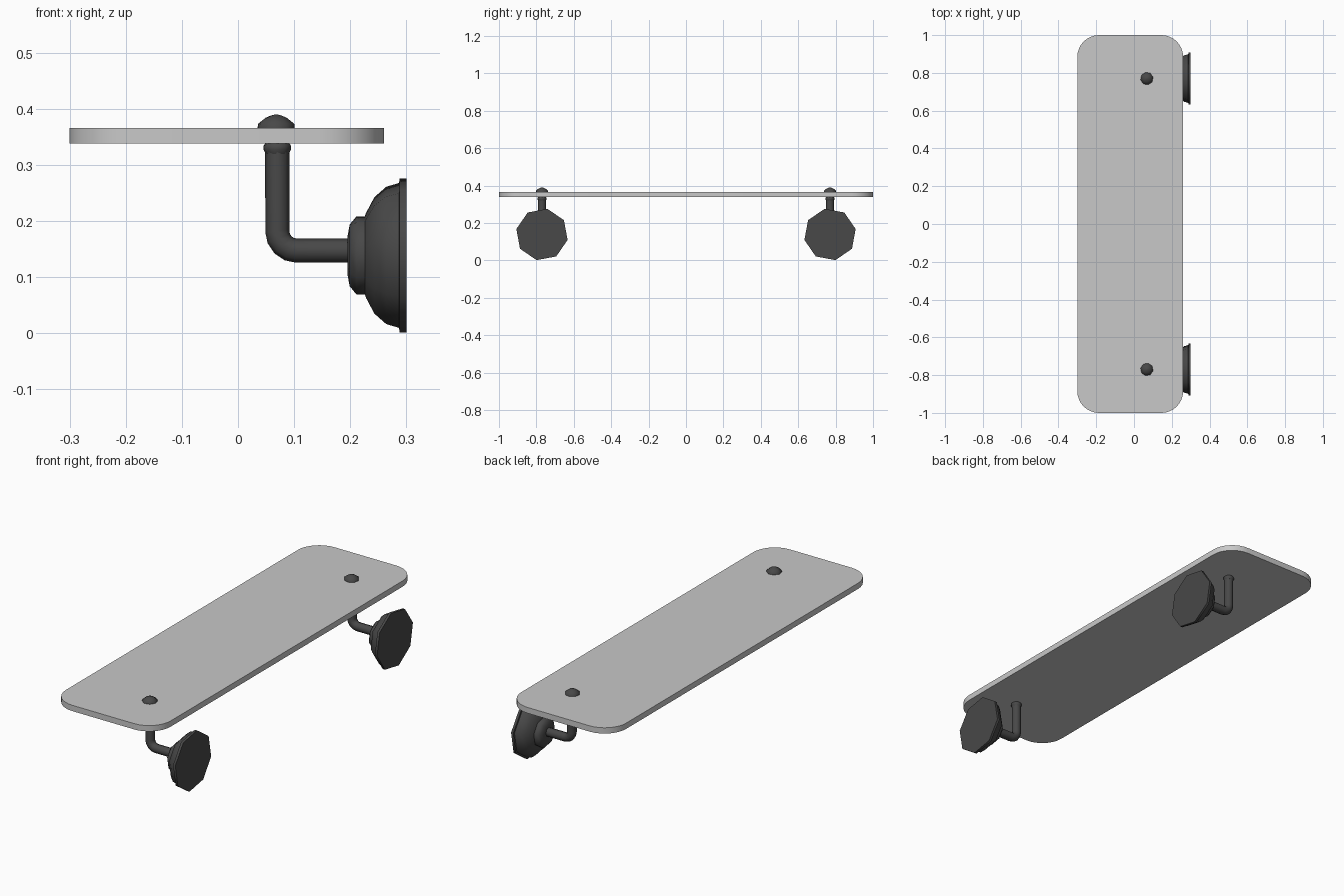
import bpy
import bmesh
from math import sin, cos, pi, radians
from mathutils import Vector

if "Cube" in bpy.data.objects:
    bpy.data.objects.remove(bpy.data.objects["Cube"], do_unlink=True)


def make_material(name, value):
    mat = bpy.data.materials.new(name)
    mat.use_nodes = True
    color = (value, value, value, 1)
    mat.diffuse_color = color
    mat.node_tree.nodes["Principled BSDF"].inputs["Base Color"].default_value = color
    return mat


PANEL = make_material("light grey", 0.58)
METAL = make_material("dark grey", 0.065)


def smooth(obj, angle):
    bpy.ops.object.select_all(action="DESELECT")
    obj.select_set(True)
    bpy.context.view_layer.objects.active = obj
    bpy.ops.object.shade_smooth_by_angle(angle=radians(angle))


def finish(name, bm, mat, angle):
    bmesh.ops.recalc_face_normals(bm, faces=bm.faces)
    mesh = bpy.data.meshes.new(name)
    bm.to_mesh(mesh)
    bm.free()
    mesh.materials.append(mat)
    obj = bpy.data.objects.new(name, mesh)
    bpy.context.collection.objects.link(obj)
    smooth(obj, angle)
    return obj


def lathe(name, profile, center, axis, turn, sides=8, angle=50):
    """Spin (distance along axis, radius) pairs around a world axis through center."""
    bm = bmesh.new()
    rings = []
    for along, radius in profile:
        ring = []
        for i in range(sides):
            a = turn + 2 * pi * i / sides
            u, v = radius * cos(a), radius * sin(a)
            offset = (along, u, v) if axis == "X" else (u, v, along)
            ring.append(bm.verts.new(Vector(center) + Vector(offset)))
        rings.append(ring)
    for low, high in zip(rings, rings[1:]):
        for i in range(sides):
            j = (i + 1) % sides
            bm.faces.new((low[i], low[j], high[j], high[i]))
    bm.faces.new(rings[0])
    bm.faces.new(rings[-1])
    return finish(name, bm, METAL, angle)


def bent_pipe(name, y):
    """Vertical post curving into a horizontal arm."""
    post_x, arm_z, bend = 0.07, 0.147, 0.035
    points = [(post_x, 0.34)]
    for i in range(5):
        a = pi + i * pi / 8
        points.append((post_x + bend + bend * cos(a), arm_z + bend + bend * sin(a)))
    points.append((0.21, arm_z))
    curve = bpy.data.curves.new(name, "CURVE")
    curve.dimensions = "3D"
    curve.bevel_depth = 0.0215
    curve.bevel_resolution = 2
    curve.use_fill_caps = True
    spline = curve.splines.new("POLY")
    spline.points.add(len(points) - 1)
    for p, (x, z) in zip(spline.points, points):
        p.co = (x, y, z, 1)
    curve.materials.append(METAL)
    obj = bpy.data.objects.new(name, curve)
    bpy.context.collection.objects.link(obj)
    bpy.ops.object.select_all(action="DESELECT")
    obj.select_set(True)
    bpy.context.view_layer.objects.active = obj
    bpy.ops.object.convert(target="MESH")
    smooth(bpy.context.object, 50)


# Shelf panel: slab with rounded corners
left, right, half, corner = -0.30, 0.26, 1.0, 0.115
bm = bmesh.new()
outline = []
centers = [(right - corner, half - corner), (left + corner, half - corner),
           (left + corner, corner - half), (right - corner, corner - half)]
for quarter, (cx, cy) in enumerate(centers):
    for i in range(9):
        a = (quarter + i / 8) * pi / 2
        outline.append(bm.verts.new((cx + corner * cos(a), cy + corner * sin(a), 0.338)))
base = bm.faces.new(outline)
top = bmesh.ops.extrude_face_region(bm, geom=[base])
bmesh.ops.translate(bm, vec=(0, 0, 0.028),
                    verts=[g for g in top["geom"] if isinstance(g, bmesh.types.BMVert)])
finish("shelf_panel", bm, PANEL, 30)

# Brackets: wall flange, bent pipe, collar and cap nut on each end
FLANGE = [(0.195, 0.034), (0.199, 0.056), (0.211, 0.071), (0.226, 0.071),
          (0.228, 0.077), (0.243, 0.106), (0.264, 0.125), (0.287, 0.132),
          (0.288, 0.14), (0.30, 0.14)]
COLLAR = [(0.319, 0.021), (0.327, 0.025), (0.334, 0.025), (0.338, 0.022)]
CAP = [(0.364, 0.034), (0.373, 0.033), (0.384, 0.019), (0.388, 0.009), (0.39, 0.001)]
for side, word in ((-1, "right"), (1, "left")):
    y = 0.77 * side
    turn = radians(12) * side
    lathe(word + "_wall_flange", FLANGE, (0, y, 0.1385), "X", turn)
    bent_pipe(word + "_bent_pipe", y)
    lathe(word + "_collar", COLLAR, (0.07, y, 0), "Z", turn)
    lathe(word + "_cap_nut", CAP, (0.068, y, 0), "Z", turn)
